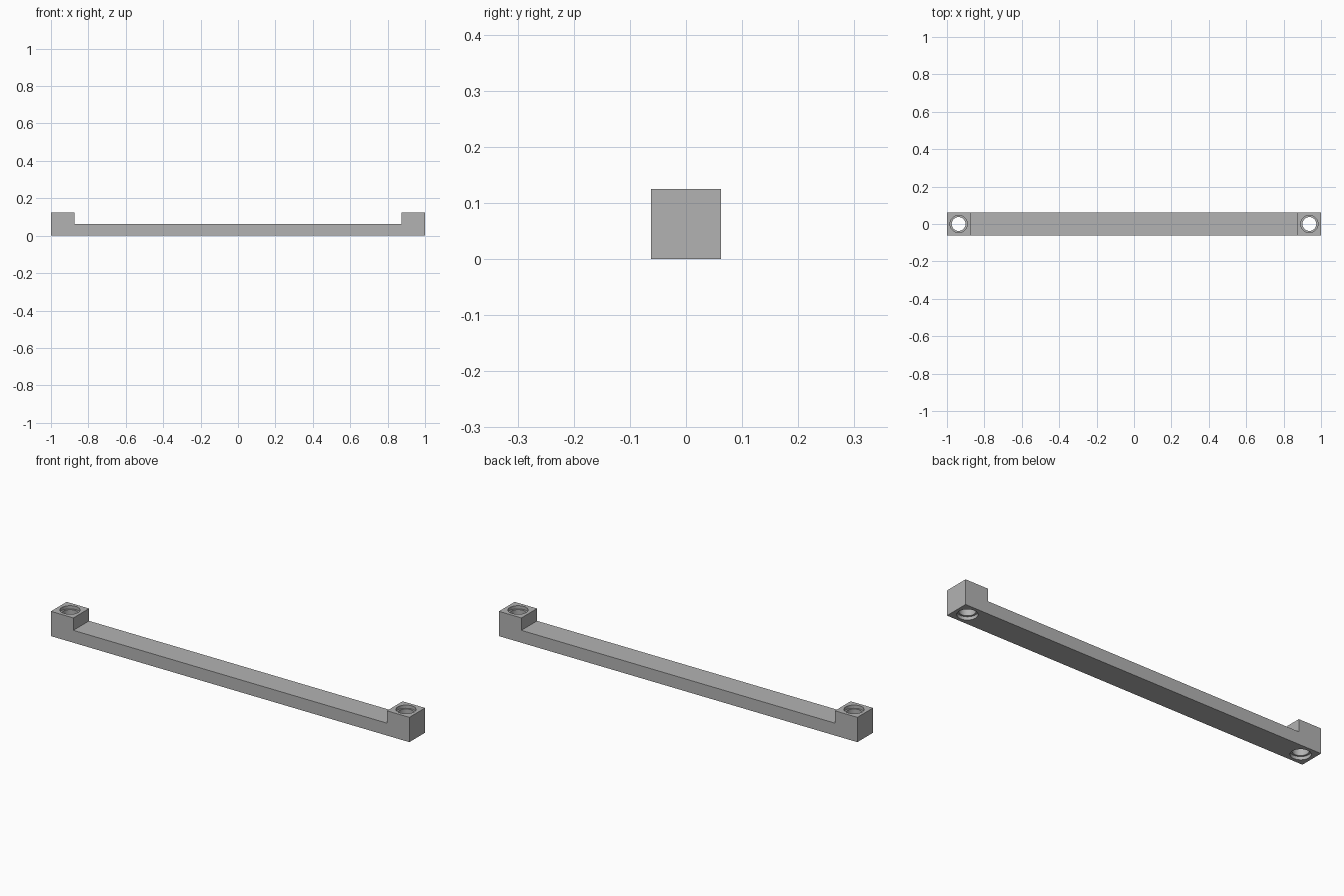
import bpy
import bmesh
from math import cos, sin, pi

if "Cube" in bpy.data.objects:
    bpy.data.objects.remove(bpy.data.objects["Cube"])

HALF_LENGTH, HALF_WIDTH = 1.0, 0.0625
BAR_TOP, BLOCK_TOP = 0.0625, 0.125
BLOCK_INNER = 0.875
HOLE_X = 0.9375
SIDES = 48

grey = bpy.data.materials.new("light grey")
grey.use_nodes = True
colour = (0.45, 0.45, 0.45, 1)
grey.diffuse_color = colour
grey.node_tree.nodes["Principled BSDF"].inputs["Base Color"].default_value = colour


def make_object(name, bm):
    bmesh.ops.recalc_face_normals(bm, faces=bm.faces)
    mesh = bpy.data.meshes.new(name)
    bm.to_mesh(mesh)
    bm.free()
    mesh.materials.append(grey)
    obj = bpy.data.objects.new(name, mesh)
    bpy.context.collection.objects.link(obj)
    return obj


# Bar with raised end blocks: side profile extruded across the width
half = [(BLOCK_INNER, BAR_TOP), (BLOCK_INNER, BLOCK_TOP),
        (HALF_LENGTH, BLOCK_TOP), (HALF_LENGTH, 0)]
profile = half + [(-x, z) for x, z in reversed(half)]
bm = bmesh.new()
face = bm.faces.new([bm.verts.new((x, -HALF_WIDTH, z)) for x, z in profile])
extruded = bmesh.ops.extrude_face_region(bm, geom=[face])["geom"]
bmesh.ops.translate(bm, vec=(0, 2 * HALF_WIDTH, 0),
                    verts=[v for v in extruded if isinstance(v, bmesh.types.BMVert)])
bar = make_object("handle_bar", bm)


# Stepped screw hole: wide mouth at both ends, narrower bore between
def hole_cutter(name, x):
    wide, narrow, depth, over = 0.046, 0.037, 0.016, 0.02
    steps = [(wide, -over), (wide, depth), (narrow, depth),
             (narrow, BLOCK_TOP - depth), (wide, BLOCK_TOP - depth),
             (wide, BLOCK_TOP + over)]
    bm = bmesh.new()
    rings = [[bm.verts.new((x + r * cos(2 * pi * i / SIDES), r * sin(2 * pi * i / SIDES), z))
              for i in range(SIDES)] for r, z in steps]
    for low, high in zip(rings, rings[1:]):
        for i in range(SIDES):
            j = (i + 1) % SIDES
            bm.faces.new((low[i], low[j], high[j], high[i]))
    bm.faces.new(rings[0])
    bm.faces.new(rings[-1])
    cutter = make_object(name, bm)
    cutter.hide_render = True
    return cutter


bpy.context.view_layer.objects.active = bar
bar.select_set(True)
for name, x in (("left_hole_cutter", HOLE_X), ("right_hole_cutter", -HOLE_X)):
    cutter = hole_cutter(name, x)
    cut = bar.modifiers.new(name, "BOOLEAN")
    cut.operation = "DIFFERENCE"
    cut.solver = "EXACT"
    cut.object = cutter
    bpy.ops.object.modifier_apply(modifier=cut.name)
    bpy.data.objects.remove(cutter)

# Smooth hole walls, crisp edges
bpy.ops.object.shade_smooth_by_angle(angle=pi / 6)
